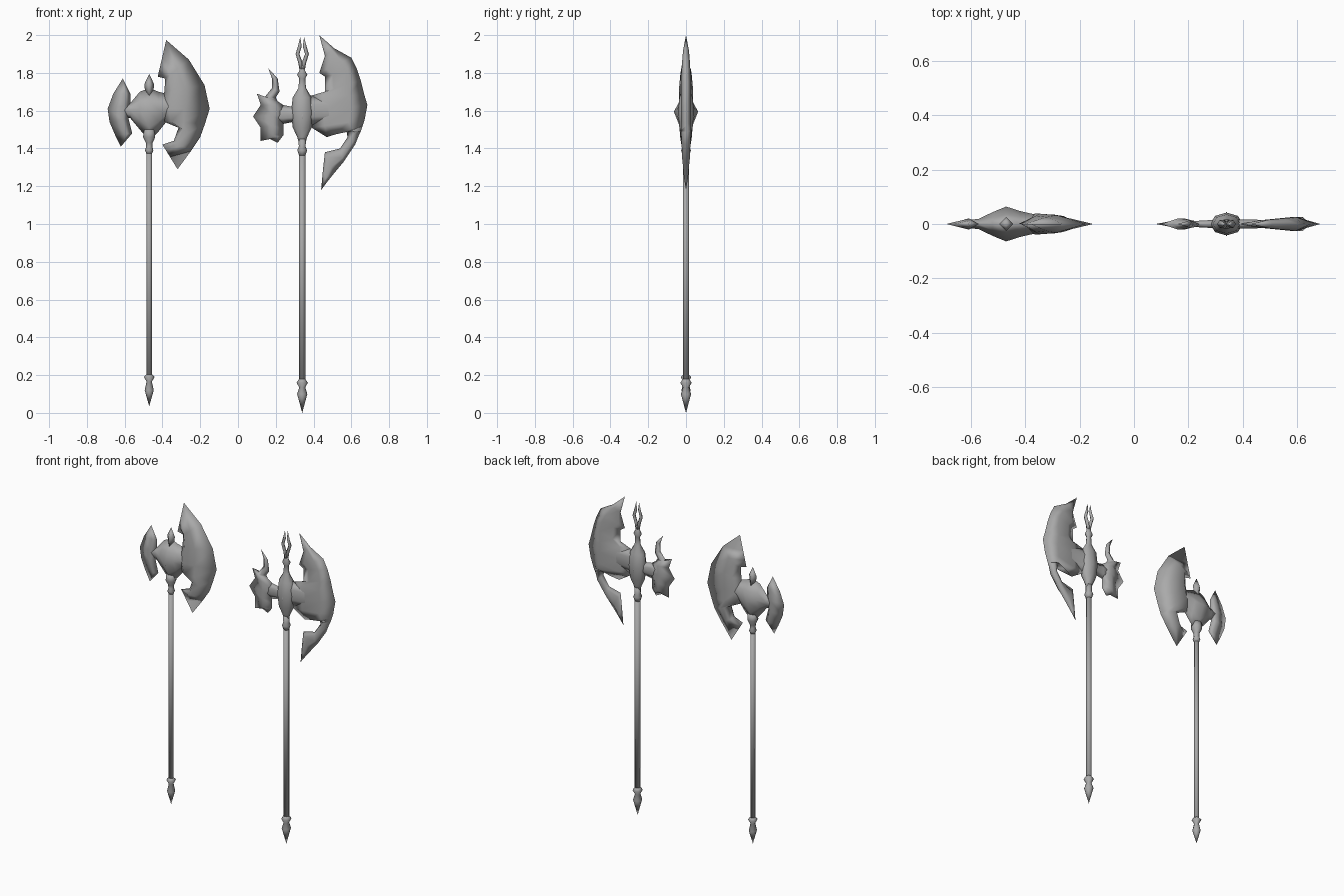
import bpy
import bmesh
import math

cube = bpy.data.objects.get("Cube")
if cube:
    bpy.data.objects.remove(cube, do_unlink=True)

steel = bpy.data.materials.new("grey_steel")
steel.use_nodes = True
steel.diffuse_color = (0.4, 0.4, 0.4, 1)
steel.node_tree.nodes["Principled BSDF"].inputs["Base Color"].default_value = steel.diffuse_color


def loft(name, rings):
    """Skin a list of equal rings, weld the points and close the ends."""
    bm = bmesh.new()
    rows = [[bm.verts.new(p) for p in ring] for ring in rings]
    count = len(rows[0])
    for low, high in zip(rows, rows[1:]):
        for i in range(count):
            j = (i + 1) % count
            bm.faces.new((low[i], low[j], high[j], high[i]))
    bm.faces.new(rows[0])
    bm.faces.new(rows[-1])
    bmesh.ops.remove_doubles(bm, verts=bm.verts, dist=0.0005)
    bmesh.ops.recalc_face_normals(bm, faces=bm.faces)
    mesh = bpy.data.meshes.new(name)
    bm.to_mesh(mesh)
    bm.free()
    mesh.materials.append(steel)
    obj = bpy.data.objects.new(name, mesh)
    bpy.context.collection.objects.link(obj)
    bpy.ops.object.select_all(action="DESELECT")
    obj.select_set(True)
    bpy.context.view_layer.objects.active = obj
    bpy.ops.object.shade_smooth_by_angle(angle=math.radians(170))
    return obj


def blade(name, sections, ridges, mirror_x=None):
    """Sharp-edged plate. Sections, in hundredths: edge x, z, opposite edge x, z,
    thickness factor. Ridges: position across the section, half thickness."""
    rings = []
    for ax, az, bx, bz, weight in sections:
        if mirror_x is not None:
            ax, bx = 2 * mirror_x - ax, 2 * mirror_x - bx

        def point(f, y):
            return ((ax + (bx - ax) * f) / 100, y * weight, (az + (bz - az) * f) / 100)

        front = [point(f, -t) for f, t in ridges]
        back = [point(f, t) for f, t in reversed(ridges)]
        rings.append([point(0, 0), *front, point(1, 0), *back])
    return loft(name, rings)


def turned(name, x, profile, sides=8, depth=1.0):
    """Turned part around a vertical axis; profile holds radius and height in hundredths."""
    rings = []
    for radius, z in profile:
        angles = [math.tau * i / sides for i in range(sides)]
        rings.append([(x + radius / 100 * math.cos(a),
                       depth * radius / 100 * math.sin(a), z / 100) for a in angles])
    return loft(name, rings)


# Right axe: pole with pommel and collars
RIGHT_X = -0.47
turned("right_axe_pommel", RIGHT_X, [(0, 3.5), (2.4, 12), (1.4, 16.5), (2.8, 19), (1.4, 20.5)])
turned("right_axe_pole", RIGHT_X, [(1.5, 19), (1.5, 139)])
turned("right_axe_collar", RIGHT_X,
       [(1.4, 137), (2.2, 139), (1.6, 141), (1.8, 143), (3.2, 146), (3, 150)])
turned("right_axe_spike", RIGHT_X, [(2, 168), (2.6, 174), (0, 179.5)], sides=4)

# Right axe: swollen head and two blades
blade("right_axe_head", [
    (-62, 163, -62, 157, 0.2), (-57, 164, -57, 156, 0.3), (-52, 170, -52, 150, 0.68),
    (-47, 172, -47, 144, 1), (-42, 170, -42, 149, 0.75), (-38, 169, -38, 154, 0.6),
    (-28, 165, -28, 156, 0.4)],
    [(0.25, 0.035), (0.45, 0.064), (0.75, 0.03)])
blade("right_axe_big_blade", [
    (-38, 197.4, -42.5, 178, 0), (-26, 187, -38.5, 177, 0.8), (-17.7, 173.5, -39, 170, 1),
    (-15, 161, -42, 161, 1), (-17.5, 153, -40, 154.5, 1), (-20, 146, -31.5, 151, 0.9),
    (-25, 138.5, -34, 144, 0.7), (-32, 129, -40, 142, 0)],
    [(0.5, 0.032), (0.8, 0.038)])
blade("right_axe_small_blade", [
    (-61, 177, -61, 177, 0), (-66, 169, -57, 169, 0.7), (-69, 161, -57, 163, 1),
    (-68, 154, -58, 156, 1), (-65, 147, -56, 148, 0.6), (-62, 141, -62, 141, 0)],
    [(0.7, 0.02)])

# Left axe: pole with pommel and collar
LEFT_X = 0.34
turned("left_axe_pommel", LEFT_X, [(0, 0), (2.7, 10), (1.6, 13.5), (3, 16), (1.6, 18)])
turned("left_axe_pole", LEFT_X, [(1.7, 16), (1.7, 139)])
turned("left_axe_collar", LEFT_X, [(1.6, 136), (2.6, 139), (1.8, 141), (2, 145)])

# Left axe: spindle head, boss and arms
turned("left_axe_head", LEFT_X, [
    (1.8, 143), (2.6, 146), (5, 151), (6, 159), (5, 167), (2, 172),
    (1.6, 177), (2.7, 179), (1.6, 181), (1.4, 184)], depth=0.7)
turned("left_axe_boss", LEFT_X, [(2.4, 154), (3.2, 157), (2.4, 160)], sides=4, depth=1.4)
blade("left_axe_arms", [
    (16, 162, 16, 154, 0.3), (24, 163, 24, 153, 0.4), (29, 162, 29, 154, 0.5),
    (34, 168, 34, 150, 1), (39, 168, 39, 152, 0.55), (50, 168, 50, 153, 0.5),
    (62, 164, 62, 156, 0.3)],
    [(0.3, 0.03), (0.7, 0.03)])

# Left axe: forked tip, one prong mirrored
for side, mirror in (("left", None), ("right", 34)):
    blade(f"left_axe_{side}_prong", [
        (35.5, 182, 33.5, 182, 1), (36, 185, 34, 186, 1), (37.5, 190, 35.5, 190, 1),
        (36.3, 194, 34.3, 194, 0.7), (35, 199, 35, 199, 0)], [(0.5, 0.014)], mirror)

# Left axe: long crescent blade and spiked rear blade
blade("left_axe_big_blade", [
    (43, 200, 43, 200, 0), (51, 193, 46, 189, 0.6), (60, 188, 43, 180, 0.8),
    (63, 182, 46, 178, 0.9), (65, 176, 46, 170, 1), (67, 168, 39, 168, 1),
    (68.5, 163, 38, 158, 1), (67, 155, 39, 151, 1), (66, 152, 47, 146, 1),
    (65, 149, 50, 150, 1), (64, 147, 57, 152, 1), (62, 142, 58, 146, 0.9),
    (56, 133, 54, 140, 0.8), (51, 127, 46, 138, 0.6), (47, 122, 45, 129, 0.4),
    (44, 118, 44, 118, 0)],
    [(0.3, 0.026), (0.75, 0.013)])
blade("left_axe_rear_blade", [
    (16, 182.5, 16, 182.5, 0), (18, 177, 21, 177, 0.5), (18, 172, 22, 170, 0.8),
    (14, 167, 20, 167, 1), (10, 169, 21, 165, 1), (12, 163, 24, 163, 1),
    (8, 157, 27, 158, 1), (12, 151, 24, 153, 1), (12, 144, 24, 150, 1),
    (17, 145, 24, 147, 0.7), (21, 143, 21, 143, 0)],
    [(0.55, 0.02)])
